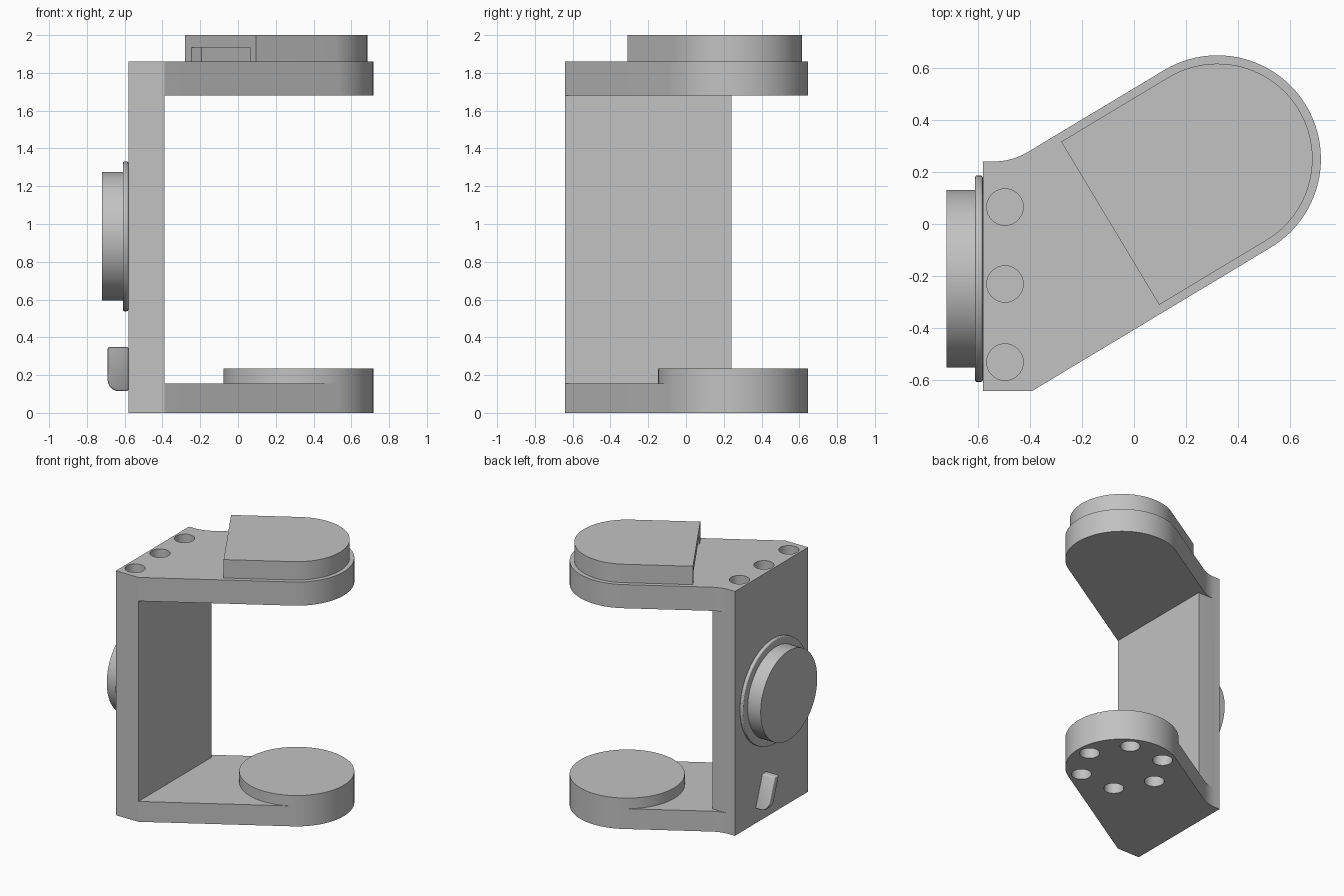
import bpy
import bmesh
from math import cos, sin, pi, radians, tan
from mathutils import Matrix, Vector

if "Cube" in bpy.data.objects:
    bpy.data.objects.remove(bpy.data.objects["Cube"], do_unlink=True)

grey = bpy.data.materials.new("plain_grey")
grey.use_nodes = True
GREY = (0.54, 0.54, 0.54, 1)
grey.diffuse_color = GREY
grey.node_tree.nodes["Principled BSDF"].inputs["Base Color"].default_value = GREY

UP = Matrix.Identity(4)
ALONG_X = Matrix(((0, 0, 1, 0), (1, 0, 0, 0), (0, 1, 0, 0), (0, 0, 0, 1)))
TILT = radians(31)            # direction of the arms in plan
HUB = Vector((0.32, 0.25))    # centre of the rounded arm ends
R = 0.397
ARM = Matrix.Translation((HUB.x, HUB.y, 0)) @ Matrix.Rotation(TILT, 4, "Z")


def arc(cx, cy, r, start, end, n=48):
    return [(cx + r * cos(start + (end - start) * i / n),
             cy + r * sin(start + (end - start) * i / n)) for i in range(n + 1)]


def circle(cx, cy, r, n=64, start=0):
    return arc(cx, cy, r, start, start + 2 * pi, n)[:-1]


def prism(name, pts, low, high, frame=UP):
    """Extrude a counter-clockwise outline from low to high."""
    bm = bmesh.new()
    bottom = [bm.verts.new(frame @ Vector((u, v, low))) for u, v in pts]
    top = [bm.verts.new(frame @ Vector((u, v, high))) for u, v in pts]
    bm.faces.new(bottom[::-1])
    bm.faces.new(top)
    for i in range(len(pts)):
        j = (i + 1) % len(pts)
        bm.faces.new((bottom[i], bottom[j], top[j], top[i]))
    mesh = bpy.data.meshes.new(name)
    bm.to_mesh(mesh)
    bm.free()
    mesh.materials.append(grey)
    obj = bpy.data.objects.new(name, mesh)
    bpy.context.collection.objects.link(obj)
    return obj


def activate(obj):
    bpy.ops.object.select_all(action="DESELECT")
    obj.select_set(True)
    bpy.context.view_layer.objects.active = obj


def cut(obj, cutter):
    mod = obj.modifiers.new("cut", "BOOLEAN")
    mod.operation = "DIFFERENCE"
    mod.solver = "EXACT"
    mod.object = cutter
    activate(obj)
    bpy.ops.object.modifier_apply(modifier=mod.name)
    bpy.data.objects.remove(cutter, do_unlink=True)


def round_edges(obj, width):
    mod = obj.modifiers.new("rounding", "BEVEL")
    mod.width = width
    mod.segments = 3
    mod.limit_method = "ANGLE"
    mod.angle_limit = radians(40)
    activate(obj)
    bpy.ops.object.modifier_apply(modifier=mod.name)


# C-shaped bracket: one plan outline, hollowed between the two arms
left, wall, front, back = -0.58, -0.39, -0.64, 0.24
edge = HUB + R * Vector((-sin(TILT), cos(TILT)))
corner_x = edge.x - (edge.y - back) / tan(TILT)
fillet_run = 0.07
fillet_r = fillet_run / tan(TILT / 2)
outline = [(left, front), (wall, front)]
outline += arc(HUB.x, HUB.y, R, TILT - pi / 2, TILT + pi / 2)
outline += arc(corner_x - fillet_run, back + fillet_r, fillet_r,
               TILT - pi / 2, -pi / 2, 12)
outline += [(left, back)]
bracket = prism("bracket", outline, 0, 1.86)
gap = back + 0.001
cut(bracket, prism("gap_cutter", [(wall, -1), (1, -1), (1, 1), (-0.7, 1),
                                  (-0.7, gap), (wall, gap)], 0.155, 1.68))

# Screw holes in the top of the wall
for y in (0.065, -0.23, -0.53):
    cut(bracket, prism("hole_cutter", circle(-0.495, y, 0.07, 32), 1.66, 1.95))

# Ring of holes under the lower arm
for k in range(6):
    a = TILT + pi / 2 + k * pi / 3
    cut(bracket, prism("hole_cutter", circle(HUB.x + 0.3 * cos(a),
                       HUB.y + 0.3 * sin(a), 0.07, 32), -0.1, 0.11))

# Raised disc on the lower arm
prism("lower_disc", circle(HUB.x, HUB.y, R, 96, TILT - pi / 2), 0.155, 0.235)

# Cover on the upper arm, with a shallow slot in its flat end
cover = prism("upper_cover", [(-0.48, 0.365), (-0.48, -0.365)]
              + arc(0, 0, 0.365, -pi / 2, pi / 2), 1.86, 2.0, ARM)
cut(cover, prism("slot_cutter", [(-0.6, -0.3), (-0.42, -0.3), (-0.42, 0.3),
                                 (-0.6, 0.3)], 1.8, 1.935, ARM))

# Round boss on the outside of the wall
flange = prism("boss_flange", circle(-0.21, 0.935, 0.397, 96), -0.61, left, ALONG_X)
round_edges(flange, 0.01)
prism("boss_hub", circle(-0.21, 0.935, 0.34, 96), -0.72, -0.61, ALONG_X)

# Small leaning tab below the boss
LEAN = Matrix(((1, 0, 0, 0), (0, -0.36, -1, 0), (0, 1, 0, 0), (0, 0, 0, 1)))
tab = prism("wall_tab", [(left, 0.115), (left, 0.35), (-0.69, 0.35)]
            + arc(-0.63, 0.175, 0.06, pi, 1.5 * pi, 10), -0.041, 0.012, LEAN)
round_edges(tab, 0.01)

# Smooth curved sides, keep the corners sharp
for obj in list(bpy.context.collection.objects):
    if obj.type == "MESH" and grey.name in obj.data.materials:
        activate(obj)
        bpy.ops.object.shade_smooth_by_angle(angle=radians(25))
